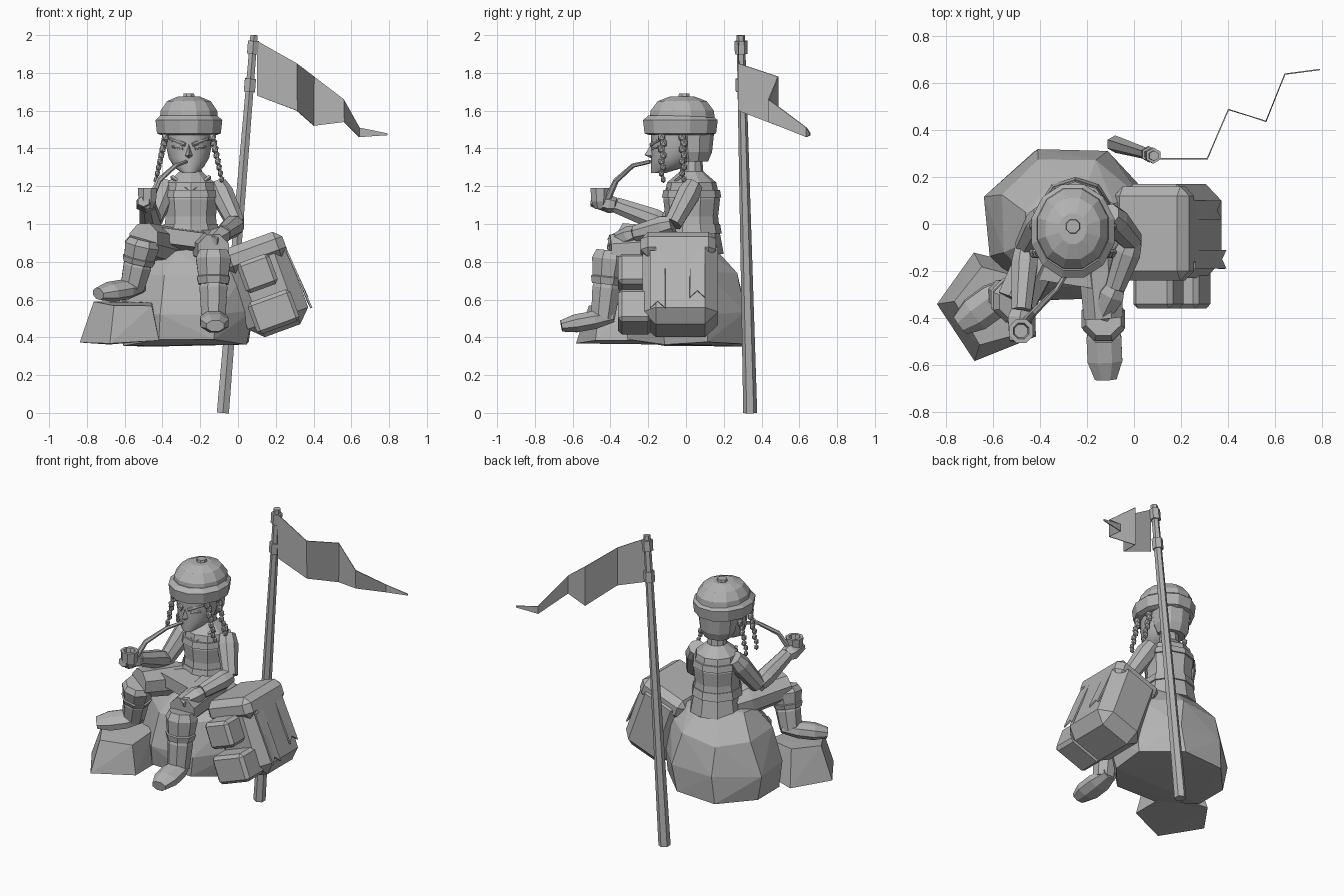
import bpy
import bmesh
import math
import random
from mathutils import Vector, Matrix

random.seed(7)
default_cube = bpy.data.objects.get("Cube")
if default_cube:
    bpy.data.objects.remove(default_cube, do_unlink=True)

clay = bpy.data.materials.new("clay grey")
clay.use_nodes = True
clay.diffuse_color = (.45, .45, .45, 1)
clay.node_tree.nodes["Principled BSDF"].inputs["Base Color"].default_value = clay.diffuse_color

def finish(name, bm):
    """Turn a bmesh into a named object with the shared material."""
    bmesh.ops.recalc_face_normals(bm, faces=bm.faces[:])
    mesh = bpy.data.meshes.new(name)
    bm.to_mesh(mesh)
    bm.free()
    mesh.materials.append(clay)
    part = bpy.data.objects.new(name, mesh)
    bpy.context.scene.collection.objects.link(part)
    return part

def skin_rings(name, rings):
    """Join vertex rings with quads and cap both ends."""
    bm = bmesh.new()
    loops = [[bm.verts.new(point) for point in ring] for ring in rings]
    for low, high in zip(loops, loops[1:]):
        for i in range(len(low)):
            j = (i + 1) % len(low)
            bm.faces.new((low[i], low[j], high[j], high[i]))
    bm.faces.new(loops[0][::-1])
    bm.faces.new(loops[-1])
    return finish(name, bm)

def ellipse(centre, across, up, sides):
    turns = [math.tau * (i + .5) / sides for i in range(sides)]
    return [centre + across * math.cos(turn) + up * math.sin(turn) for turn in turns]

def turned(name, profile, x, y, sides=10, depth=1, flush=0):
    """Level rings (height, radius); flush=1 keeps every front edge at y."""
    return skin_rings(name, [
        ellipse(Vector((x, y + flush * depth * radius, height)), Vector((radius, 0, 0)),
                Vector((0, radius * depth, 0)), sides) for height, radius in profile])

def tube(name, path, radii, sides=8, flat=1):
    """Rings set square to a path, with one radius per point."""
    rings = []
    for k, (centre, radius) in enumerate(zip(path, radii)):
        along = (path[min(k + 1, len(path) - 1)] - path[max(k - 1, 0)]).normalized()
        across = (Vector((1, 0, 0)) - along * along.x).normalized()
        rings.append(ellipse(centre, across * radius,
                             along.cross(across) * radius * flat, sides))
    return skin_rings(name, rings)

def limb(name, start, end, radius, end_radius, sides=8, flat=1):
    """Segment that swells just after its start and tapers to its end."""
    path = [start, start.lerp(end, .25), end]
    return tube(name, path, [radius * .8, radius, end_radius], sides, flat)

def hull(name, points):
    bm = bmesh.new()
    for point in points:
        bm.verts.new(point)
    bmesh.ops.convex_hull(bm, input=bm.verts[:])
    loose = [vert for vert in bm.verts if not vert.link_faces]
    bmesh.ops.delete(bm, geom=loose, context="VERTS")
    return finish(name, bm)

def rock(name, x, y, half_x, half_y, rings, sides, rough):
    """Faceted stone from uneven rings (height, scale)."""
    points = []
    for height, scale in rings:
        for point in ellipse(Vector((x, y, height)), Vector((half_x * scale, 0, 0)),
                             Vector((0, half_y * scale, 0)), sides):
            points.append(point + Vector([random.uniform(-rough, rough) for axis in "xyz"]))
    hull(name, points)

def box(name, frame, centre, size, chamfer):
    """Box with cut edges, placed inside a tilted frame."""
    bm = bmesh.new()
    bmesh.ops.create_cube(bm, size=1)
    bmesh.ops.scale(bm, vec=size, verts=bm.verts[:])
    bmesh.ops.bevel(bm, geom=bm.edges[:], offset=chamfer, segments=1, affect="EDGES")
    bmesh.ops.transform(bm, matrix=frame @ Matrix.Translation(centre), verts=bm.verts[:])
    finish(name, bm)

def sheet(name, first_edge, second_edge, thickness):
    """Thin cloth between two edges of equal point count."""
    bm = bmesh.new()
    pairs = [(bm.verts.new(a), bm.verts.new(b)) for a, b in zip(first_edge, second_edge)]
    for (a, b), (c, d) in zip(pairs, pairs[1:]):
        bm.faces.new((a, c, d, b))
    finish(name, bm).modifiers.new("thickness", "SOLIDIFY").thickness = thickness

# Boulders
rock("boulder", -.27, 0, .38, .35, [(.37, .95), (.53, 1), (.73, .85), (.86, .5)], 8, .02)
rock("foot_rock", -.6, -.34, .23, .24, [(.37, 1), (.58, .75)], 5, .015)

# Flag pole with two collars
pole_foot, pole_tip = Vector((-.08, .34, 0)), Vector((.085, .29, 2))
tube("flag_pole", [pole_foot, pole_tip], [.037, .022], 6)
for name, share in (("lower_collar", .85), ("upper_collar", .95)):
    ends = [pole_foot.lerp(pole_tip, share), pole_foot.lerp(pole_tip, share + .035)]
    tube(name, ends, [.034, .034], 6)

# Zigzag pennant, each column with its own drop
columns = [(.1, .28, 1.97, .29), (.31, .28, 1.85, .25), (.4, .49, 1.78, .26),
           (.56, .44, 1.66, .12), (.64, .64, 1.51, .05), (.79, .66, 1.48, .01)]
sheet("pennant", [(x, y, z) for x, y, z, drop in columns],
      [(x, y, z - drop) for x, y, z, drop in columns], .006)

# Backpack with lid, pockets and forked straps, all in one tilted frame
pack = Matrix.Translation((.15, -.03, .67)) @ Matrix.Rotation(math.radians(-20), 4, "Y")
box("pack_body", pack, (0, 0, 0), (.34, .4, .5), .07)
box("pack_lid", pack, (0, -.01, .19), (.34, .4, .14), .04)
box("upper_pocket", pack, (-.02, -.24, .08), (.18, .18, .17), .02)
box("lower_pocket", pack, (-.01, -.24, -.14), (.24, .18, .18), .02)
for name, y, tail in (("front_strap", -.12, -.19), ("rear_strap", .09, -.13)):
    for label, side in (("_front_half", -.04), ("_rear_half", .04)):
        inner = [(.17, y, .14), (.18, y, 0), (.185, y, tail + .04)]
        outer = [(.17, y + side, .14), (.18, y + side, 0), (.19, y + side, tail)]
        sheet(name + label, [pack @ Vector(p) for p in inner],
              [pack @ Vector(p) for p in outer], .01)

# Torso, clothing bands and neck
body = (-.25, .03)
turned("torso", [(.84, .17), (.95, .15), (1.04, .14), (1.13, .15), (1.22, .13), (1.28, .06)], *body)
turned("belt", [(.95, .16), (1, .15)], *body)
turned("bodice_band", [(1.14, .157), (1.18, .15)], *body)
turned("neck", [(1.24, .065), (1.36, .055)], *body)
tube("necklace", [Vector((x, y, z)) for x, y, z in (
    (-.35, -.03, 1.25), (-.25, -.12, 1.17), (-.15, -.03, 1.25))], [.012] * 3, 4)

# Head and hair
head_x = -.26
head = turned("head", [(1.27, .035), (1.3, .08), (1.35, .11), (1.42, .125), (1.5, .125)],
              head_x, -.185, 14, 1.1, 1)
bpy.context.view_layer.objects.active = head
head.select_set(True)
bpy.ops.object.shade_smooth_by_angle(angle=math.radians(50))
turned("back_hair", [(1.33, .09), (1.38, .115), (1.5, .13)], head_x, .04, depth=.85)

# Face
def on_face(offset, y, z):
    return Vector((head_x + offset, y, z))

hull("nose", [on_face(0, -.18, 1.43), on_face(0, -.22, 1.365), on_face(0, -.17, 1.34),
              on_face(-.025, -.17, 1.36), on_face(.025, -.17, 1.36)])
limb("lips", on_face(-.04, -.17, 1.32), on_face(.04, -.17, 1.32), .012, .008, 6)
for label, side in (("right_", -1), ("left_", 1)):
    limb(label + "brow", on_face(side * .02, -.185, 1.42), on_face(side * .1, -.13, 1.45), .013, .008)
    limb(label + "eye", on_face(side * .03, -.175, 1.4), on_face(side * .09, -.14, 1.41), .011, .006)
    # Beaded braids
    for braid, y in (("front_braid", -.13), ("side_braid", -.02)):
        bm = bmesh.new()
        for i in range(8):
            spot = on_face(side * (.125 + i * .007), y + i % 2 * .01, 1.46 - i * .032)
            shape = Matrix.Translation(spot) @ Matrix.Diagonal((1, 1, 1.3, 1))
            bmesh.ops.create_icosphere(bm, subdivisions=1, radius=.022 - i * .001, matrix=shape)
        finish(label + braid, bm)

# Cap with a rolled brim, crown and button
turned("cap_brim", [(1.47, .15), (1.48, .175), (1.55, .183), (1.575, .155)], head_x, -.03, 12, 1.12)
turned("cap_crown", [(1.55, .16), (1.6, .155), (1.65, .12), (1.675, .06)], head_x, -.02, 12, 1.12)
turned("cap_button", [(1.66, .035), (1.69, .03)], head_x, -.01, 8)

# Arms and legs: joints from shoulder to fingers and from hip to toe
poses = {
    "right_": [(-.38, .04, 1.21), (-.46, -.1, 1), (-.48, -.37, 1.1), (-.5, -.5, 1.12),
               (-.34, 0, .88), (-.5, -.33, .92), (-.56, -.3, .66), (-.74, -.43, .63)],
    "left_": [(-.11, .04, 1.21), (-.01, -.07, 1), (-.08, -.27, .95), (-.14, -.4, .91),
              (-.16, 0, .88), (-.13, -.4, .86), (-.13, -.44, .5), (-.12, -.66, .46)]}
lap = []
rise = Vector((0, 0, .08))
for label, joints in poses.items():
    shoulder, elbow, wrist, fingers, hip, knee, ankle, toe = map(Vector, joints)
    limb(label + "upper_arm", shoulder, elbow, .065, .05)
    limb(label + "forearm", elbow, wrist, .06, .045)
    limb(label + "hand", wrist, fingers, .06, .035, 6, .8)
    limb(label + "thigh", hip, knee, .1, .09)
    limb(label + "trouser_shin", knee, knee.lerp(ankle, .5), .1, .08)
    limb(label + "boot", knee.lerp(ankle, .4), ankle, .08, .068)
    limb(label + "boot_cuff", knee.lerp(ankle, .36), knee.lerp(ankle, .5), .095, .085)
    tube(label + "foot", [ankle.lerp(toe, share) for share in (-.25, .2, .65, 1)],
         [.05, .08, .08, .05], flat=.65)
    lap += [hip + rise, hip - rise / 2, knee.lerp(hip, .3) + rise, knee.lerp(hip, .3)]

# Skirt cloth across both thighs
hull("lap_cloth", lap)

# Long curved pipe with a hollow bowl
stem = [(-.275, -.19, 1.33), (-.33, -.28, 1.31), (-.42, -.37, 1.23), (-.475, -.43, 1.1)]
tube("pipe_stem", [Vector(point) for point in stem], [.01, .012, .015, .02], 6)
turned("pipe_bowl", [(1.08, .03), (1.12, .05), (1.19, .055), (1.19, .036), (1.16, .03)],
       -.48, -.455, 8)
